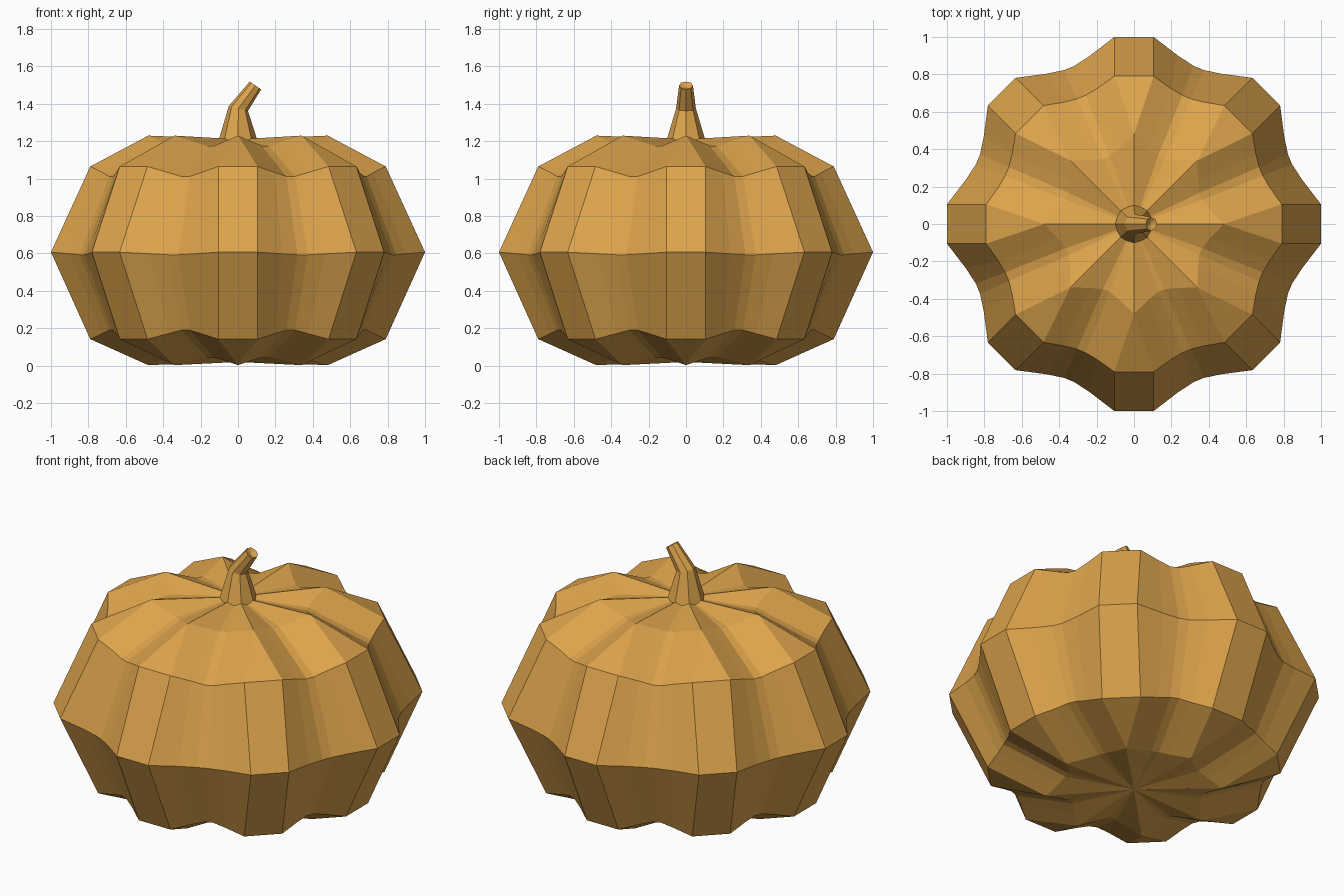
import bpy
import bmesh
from math import cos, sin, pi
from mathutils import Matrix, Vector

if "Cube" in bpy.data.objects:
    bpy.data.objects.remove(bpy.data.objects["Cube"], do_unlink=True)

# Single warm ochre colour
ochre = bpy.data.materials.new("warm_ochre")
ochre.use_nodes = True
ochre.diffuse_color = (0.72, 0.37, 0.072, 1)
ochre.node_tree.nodes["Principled BSDF"].inputs["Base Color"].default_value = ochre.diffuse_color

RIBS = 8


def make_object(name, bm):
    bmesh.ops.remove_doubles(bm, verts=bm.verts[:], dist=0.0005)
    bmesh.ops.recalc_face_normals(bm, faces=bm.faces[:])
    mesh = bpy.data.meshes.new(name)
    bm.to_mesh(mesh)
    bm.free()
    mesh.materials.append(ochre)
    obj = bpy.data.objects.new(name, mesh)
    bpy.context.collection.objects.link(obj)
    return obj


def loft(bm, rings, bottom, top):
    """Skin a stack of closed rings and fan both ends to a centre point."""
    loops = [[bm.verts.new(p) for p in ring] for ring in rings]
    n = len(loops[0])
    for low, high in zip(loops, loops[1:]):
        for i in range(n):
            j = (i + 1) % n
            bm.faces.new((low[i], low[j], high[j], high[i]))
    for loop, centre in ((loops[0], bottom), (loops[-1], top)):
        tip = bm.verts.new(centre)
        for i in range(n):
            bm.faces.new((tip, loop[i], loop[(i + 1) % n]))


def ribbed_ring(half_width, rib_r, rib_z, groove_r, groove_z, groove_half):
    """Ring of flat-topped ribs with rounded grooves between them."""
    points = []
    groove_dir = Vector((cos(pi / RIBS), sin(pi / RIBS), 0))
    across = Vector((sin(pi / RIBS), -cos(pi / RIBS), 0))
    edge = Vector((rib_r, half_width, rib_z))
    floor = groove_dir * groove_r + across * groove_half + Vector((0, 0, groove_z))
    slope = edge.lerp(floor, 0.62) - groove_dir * groove_half * 0.15
    half = [edge, slope, floor]
    mirrored = [Vector((p.x, -p.y, p.z)) for p in half]
    for k in range(RIBS):
        turn = Matrix.Rotation(k * 2 * pi / RIBS, 3, "Z")
        points += [turn @ p for p in reversed(mirrored)]
        points += [turn @ p for p in half]
    return points


# Pumpkin body: half width, rib radius, rib z, groove radius, groove z, groove half width
body_rings = [
    (0.0, 0.48, 0.003, 0.385, 0.045, 0.02),
    (0.105, 0.79, 0.142, 0.735, 0.19, 0.025),
    (0.105, 1.0, 0.607, 0.903, 0.593, 0.03),
    (0.105, 0.79, 1.065, 0.735, 1.012, 0.025),
    (0.0, 0.48, 1.23, 0.385, 1.175, 0.02),
]
bm = bmesh.new()
loft(bm, [ribbed_ring(*r) for r in body_rings], (0, 0, 0.02), (0, 0, 1.21))
make_object("pumpkin_body", bm)


# Bent stem: centre x, centre z, radius, lean
def stem_ring(x, z, radius, lean):
    tilt = Matrix.Rotation(lean, 3, "Y")
    return [tilt @ Vector((radius * cos(i * pi / 4), radius * sin(i * pi / 4), 0))
            + Vector((x, 0, z)) for i in range(8)]


bm = bmesh.new()
loft(bm, [stem_ring(0, 1.2, 0.105, 0), stem_ring(0.002, 1.375, 0.053, 0.25),
          stem_ring(0.093, 1.498, 0.037, 0.6)],
     (0, 0, 1.2), (0.085, 0, 1.485))
make_object("stem", bm)
